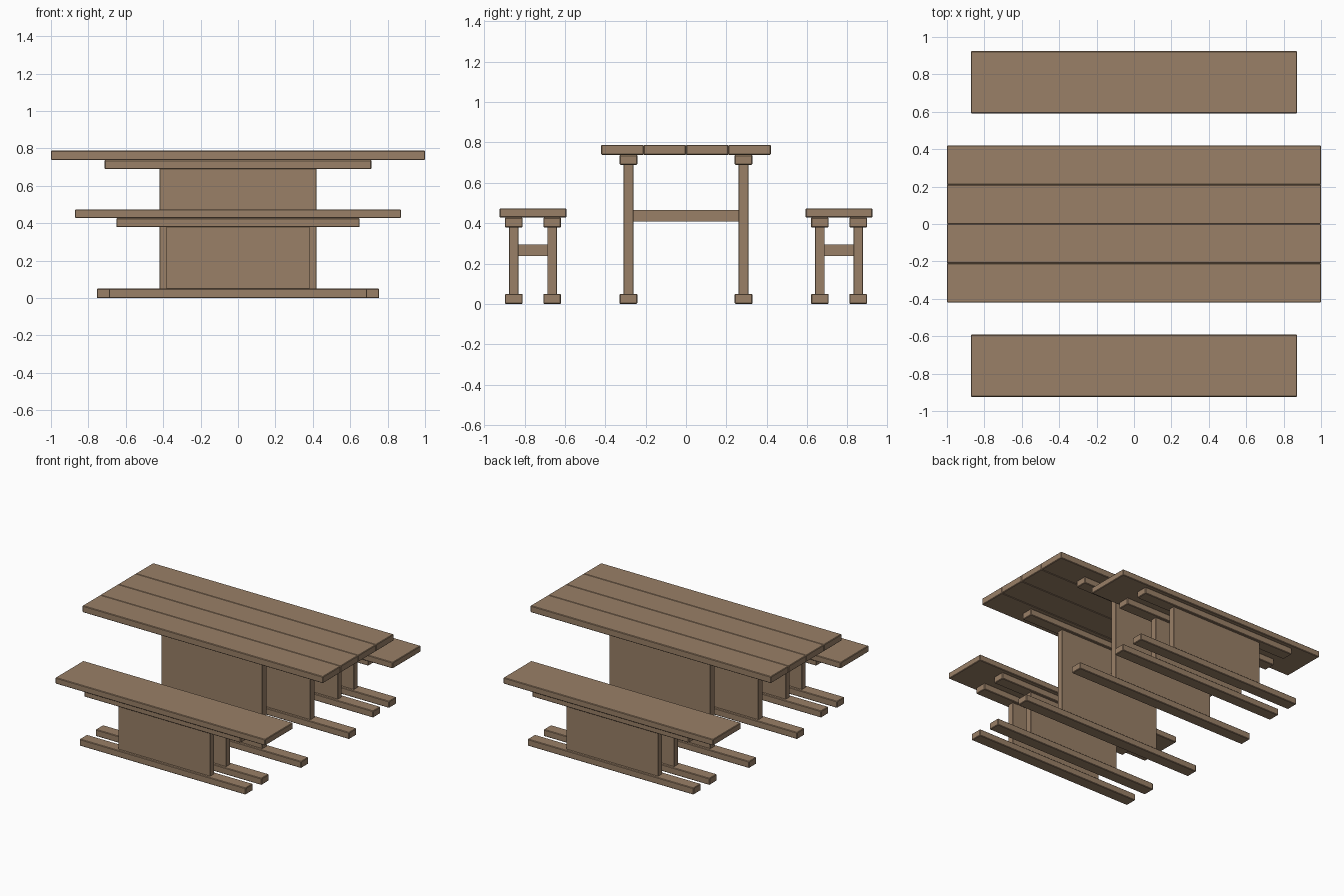
import bpy
import bmesh

if "Cube" in bpy.data.objects:
    bpy.data.objects.remove(bpy.data.objects["Cube"], do_unlink=True)

# Single wood colour
wood = bpy.data.materials.new("brown wood")
wood.use_nodes = True
WOOD = (0.32, 0.215, 0.135, 1)
wood.diffuse_color = WOOD
wood.node_tree.nodes["Principled BSDF"].inputs["Base Color"].default_value = WOOD


def board(name, x, y, z, bevel=0.004):
    """Box spanning the (low, high) ranges, with softened edges."""
    bm = bmesh.new()
    bmesh.ops.create_cube(bm, size=1)
    spans = (x, y, z)
    for v in bm.verts:
        v.co = [(lo + hi) / 2 + c * (hi - lo) for c, (lo, hi) in zip(v.co, spans)]
    mesh = bpy.data.meshes.new(name)
    bm.to_mesh(mesh)
    bm.free()
    mesh.materials.append(wood)
    obj = bpy.data.objects.new(name, mesh)
    bpy.context.collection.objects.link(obj)
    if bevel:
        mod = obj.modifiers.new("soft edges", "BEVEL")
        mod.width = bevel
        mod.segments = 1
    return obj


def around(c, half):
    return (c - half, c + half)


def trestle(name, centre, spread, foot, panel, rail, rail_z, beam_z):
    """Two long panels with feet and top rails, joined by a cross beam."""
    for label, side in (("front", -1), ("back", 1)):
        y = centre + side * spread
        board(f"{name}_{label}_foot", around(0, foot), around(y, 0.044), (0, 0.05))
        board(f"{name}_{label}_panel", around(0, panel), around(y, 0.024),
              (0.048, rail_z + 0.002), 0.002)
        board(f"{name}_{label}_rail", around(0, rail), around(y, 0.044),
              (rail_z, rail_z + 0.049))
    inner = spread - 0.023
    board(f"{name}_cross_beam", around(0, 0.03), around(centre, inner), beam_z, 0)


# Table: four planks on a trestle
PLANK = 0.21
for i in range(4):
    y0 = (i - 2) * PLANK
    board(f"table_plank_{i + 1}", (-1, 1), (y0, y0 + PLANK), (0.738, 0.788))
trestle("table", 0, 0.285, 0.755, 0.42, 0.713, 0.689, (0.408, 0.465))

# Two matching benches
for name, side in (("front_bench", -1), ("back_bench", 1)):
    centre = side * 0.758
    board(f"{name}_seat", around(0, 0.872), around(centre, 0.166), (0.428, 0.474))
    trestle(name, centre, 0.095, 0.69, 0.383, 0.65, 0.379, (0.237, 0.295))
